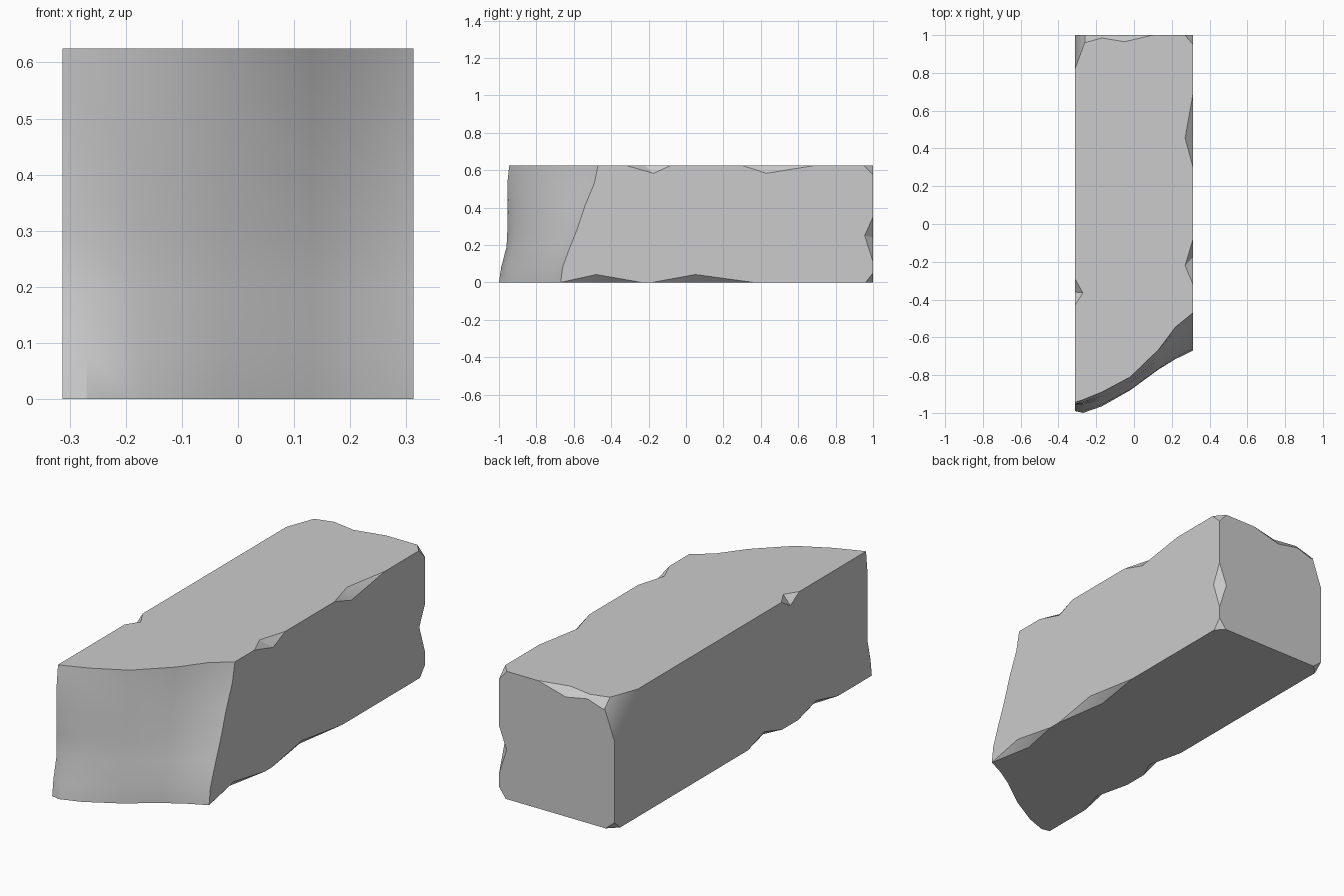
import bpy, bmesh
from mathutils import Vector

if "Cube" in bpy.data.objects:
    bpy.data.objects.remove(bpy.data.objects["Cube"])

H = 0.3125          # half width
T = 0.625           # height

# Broken front face: top and bottom outlines (y per x column)
xs = [-H, -0.27, -0.17, -0.02, 0.13, 0.22, H]
bottom = [-0.99, -1.0, -0.965, -0.88, -0.77, -0.715, -0.67]
top = [-0.945, -0.93, -0.89, -0.81, -0.665, -0.545, -0.47]
# rows: height, left edge y, right edge y
rows = [(0, -0.99, -0.67), (0.08, -0.98, -0.66), (0.19, -0.955, -0.62),
        (0.29, -0.955, -0.58), (0.41, -0.955, -0.54), (0.53, -0.955, -0.49),
        (T, -0.945, -0.47)]

bm = bmesh.new()
grid = []
for z, left, right in rows:
    t = z / T
    ys = [b + (a - b) * t for a, b in zip(top, bottom)]
    row = []
    for x, y in zip(xs, ys):
        u = (x + H) / (2 * H)
        y += (left - ys[0]) * (1 - u) + (right - ys[-1]) * u
        row.append(bm.verts.new((x, y, z)))
    grid.append(row)
front = []
for r in range(len(rows) - 1):
    for c in range(len(xs) - 1):
        front.append(bm.faces.new((grid[r][c], grid[r][c + 1],
                                   grid[r + 1][c + 1], grid[r + 1][c])))
bmesh.ops.triangulate(bm, faces=front)

# Flat back, sides, top and bottom
bl, br, tl, tr = [bm.verts.new(p) for p in
                  ((-H, 1, 0), (H, 1, 0), (-H, 1, T), (H, 1, T))]
bm.faces.new((bl, br, tr, tl))
bm.faces.new(grid[0] + [br, bl])
bm.faces.new(grid[-1] + [tr, tl])
bm.faces.new([r[0] for r in grid] + [tl, bl])
bm.faces.new([r[-1] for r in grid] + [tr, br])
bmesh.ops.recalc_face_normals(bm, faces=bm.faces)
mesh = bpy.data.meshes.new("stone_block")
bm.to_mesh(mesh)
bm.free()
block = bpy.data.objects.new("stone_block", mesh)
bpy.context.collection.objects.link(block)
bpy.context.view_layer.objects.active = block
block.select_set(True)


def cut(points, pivot):
    """Subtract the hull of points, enlarged outwards from a pivot on the cut."""
    cb = bmesh.new()
    for p in points:
        cb.verts.new(pivot + (Vector(p) - pivot) * 2)
    bmesh.ops.convex_hull(cb, input=cb.verts)
    bmesh.ops.recalc_face_normals(cb, faces=cb.faces)
    me = bpy.data.meshes.new("chip_cutter")
    cb.to_mesh(me)
    cb.free()
    cutter = bpy.data.objects.new("chip_cutter", me)
    cutter.hide_render = True
    bpy.context.collection.objects.link(cutter)
    mod = block.modifiers.new("chip", 'BOOLEAN')
    mod.operation, mod.solver, mod.object = 'DIFFERENCE', 'EXACT', cutter
    bpy.ops.object.modifier_apply(modifier=mod.name)
    bpy.data.objects.remove(cutter)


def edge_chip(p0, p1, a, b):
    a, b = Vector(a), Vector(b)
    cut((p0, p1, a, b), (a + b) / 2)


def corner_chip(corner, a, b, c):
    cut((corner, a, b, c), (Vector(a) + Vector(b) + Vector(c)) / 3)


# Chips along the long edges: side, edge height, y start, y end, y of the
# deepest point on the flat face and on the side face
D = 0.042
for sx, z, y0, y1, ya, yb in (
        (1, T, -0.32, -0.08, -0.22, -0.175),
        (1, T, 0.30, 0.69, 0.455, 0.43),
        (-1, T, -0.43, -0.29, -0.365, -0.36),
        (1, 0, -0.67, -0.24, -0.45, -0.48),
        (1, 0, -0.18, 0.36, 0.09, 0.05),
        (-1, 0, -0.30, -0.03, -0.21, -0.16),
        (-1, 0, -0.73, -0.42, -0.60, -0.56)):
    zin = z - D if z else D
    edge_chip((sx * H, y0, z), (sx * H, y1, z),
              (sx * (H - D), ya, z), (sx * H, yb, zin))

# Chips on the back edges
edge_chip((H, 1, 0.11), (H, 1, 0.35), (H, 0.955, 0.25), (H - D, 1, 0.24))
edge_chip((0.10, 1, T), (-0.26, 1, T), (-0.05, 0.965, T), (-0.05, 1, T - 0.04))
edge_chip((-0.116, 1, T), (-0.37, 1, T), (-0.26, 0.96, T), (-0.25, 1, T - 0.045))

# Chipped back corners
corner_chip((-H, 1, T), (-H, 0.82, T), (-0.246, 1, T), (-H, 1, 0.44))
corner_chip((H, 1, T), (H, 0.95, T), (0.27, 1, T), (H, 1, 0.575))
corner_chip((H, 1, 0), (H, 0.96, 0), (0.275, 1, 0), (H, 1, 0.05))
corner_chip((-H, 1, 0), (-H, 0.955, 0), (-0.265, 1, 0), (-H, 1, 0.04))

bpy.ops.object.shade_smooth_by_angle(angle=0.5)
